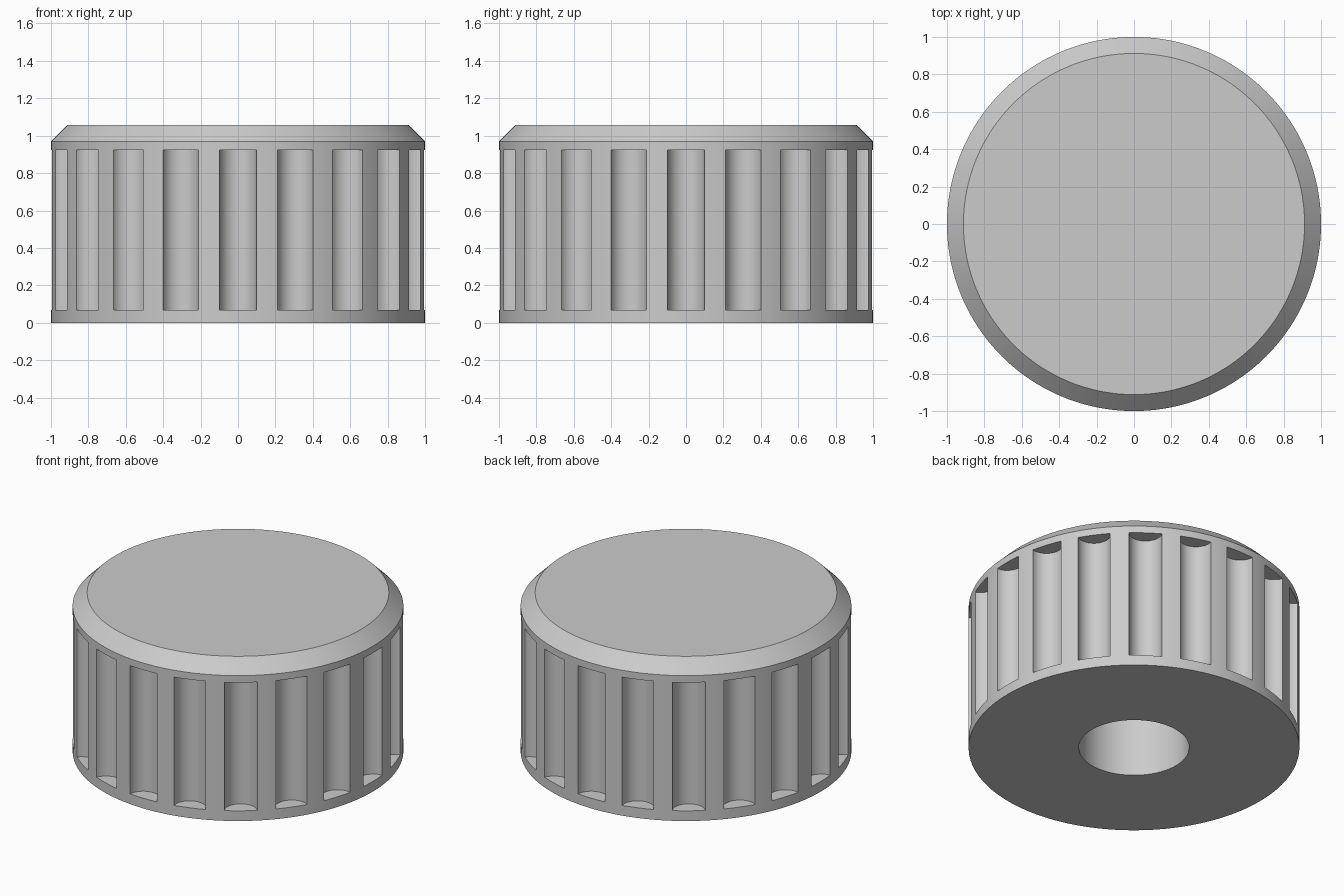
import bpy, bmesh
from math import cos, sin, tau
from mathutils import Matrix

if "Cube" in bpy.data.objects:
    bpy.data.objects.remove(bpy.data.objects["Cube"])

SEGMENTS = 160
FLUTES = 20


def new_object(name, bm):
    bmesh.ops.recalc_face_normals(bm, faces=bm.faces)
    mesh = bpy.data.meshes.new(name)
    bm.to_mesh(mesh)
    bm.free()
    obj = bpy.data.objects.new(name, mesh)
    bpy.context.collection.objects.link(obj)
    return obj


def add_cylinder(bm, radius, z0, z1, x=0.0, y=0.0, segments=48):
    bmesh.ops.create_cone(bm, cap_ends=True, segments=segments,
                          radius1=radius, radius2=radius, depth=z1 - z0,
                          matrix=Matrix.Translation((x, y, (z0 + z1) / 2)))


# Knob body: revolved outline with a chamfered top rim
bm = bmesh.new()
rings = [[bm.verts.new((r * cos(tau * i / SEGMENTS), r * sin(tau * i / SEGMENTS), z))
          for i in range(SEGMENTS)]
         for r, z in [(1.0, 0.0), (1.0, 0.97), (0.912, 1.058)]]
for low, high in zip(rings, rings[1:]):
    for i in range(SEGMENTS):
        j = (i + 1) % SEGMENTS
        bm.faces.new((low[i], low[j], high[j], high[i]))
bm.faces.new(rings[0])
bm.faces.new(rings[-1])
knob = new_object("knob_body", bm)

# Cutters: grip flutes around the side and the blind shaft bore below
bm = bmesh.new()
for k in range(FLUTES):
    a = tau * k / FLUTES
    add_cylinder(bm, 0.1, 0.068, 0.924, cos(a), sin(a))
add_cylinder(bm, 0.334, -0.1, 0.7, segments=96)
cutter = new_object("flute_and_bore_cutter", bm)

# Cut the knob, then drop the cutter
mod = knob.modifiers.new("cut", 'BOOLEAN')
mod.operation = 'DIFFERENCE'
mod.solver = 'EXACT'
mod.object = cutter
bpy.context.view_layer.objects.active = knob
knob.select_set(True)
bpy.ops.object.modifier_apply(modifier=mod.name)
bpy.data.objects.remove(cutter)

# Smooth round surfaces, crisp edges
bpy.ops.object.shade_smooth_by_angle(angle=0.5)
